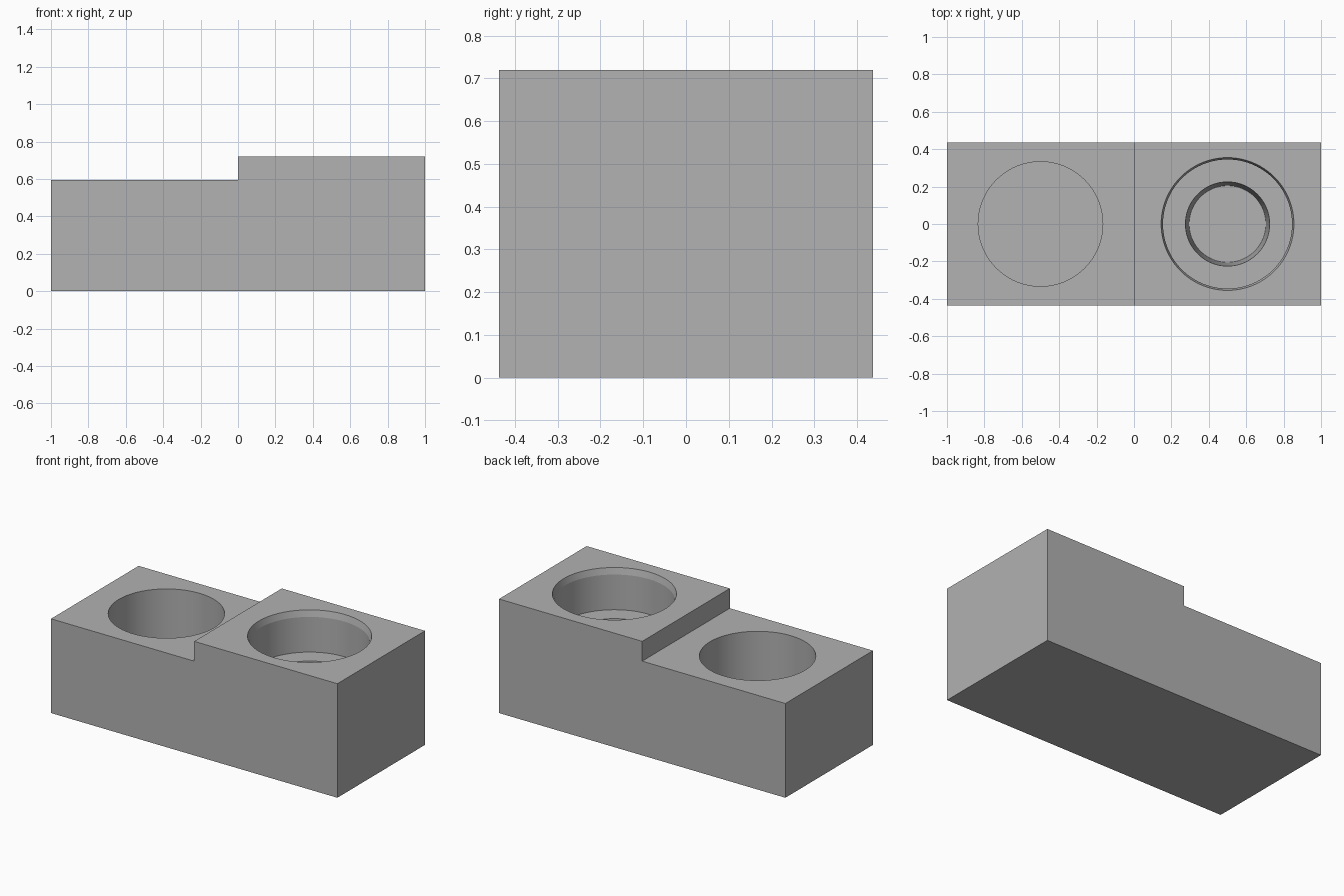
import bpy, bmesh, math

if "Cube" in bpy.data.objects:
    bpy.data.objects.remove(bpy.data.objects["Cube"], do_unlink=True)

# Single plain grey material
grey = bpy.data.materials.new("plain grey")
grey.use_nodes = True
colour = (0.445, 0.445, 0.445, 1)
grey.diffuse_color = colour
grey.node_tree.nodes["Principled BSDF"].inputs["Base Color"].default_value = colour

HALF_DEPTH = 0.437
LOW, HIGH = 0.595, 0.72
SEGMENTS = 96


def finish(name, bm):
    bmesh.ops.recalc_face_normals(bm, faces=bm.faces)
    mesh = bpy.data.meshes.new(name)
    bm.to_mesh(mesh)
    bm.free()
    mesh.materials.append(grey)
    obj = bpy.data.objects.new(name, mesh)
    bpy.context.collection.objects.link(obj)
    return obj


def extruded_block(name, profile):
    """Extrude an x-z outline through the full depth."""
    bm = bmesh.new()
    face = bm.faces.new([bm.verts.new((x, -HALF_DEPTH, z)) for x, z in profile])
    new = bmesh.ops.extrude_face_region(bm, geom=[face])["geom"]
    moved = [v for v in new if isinstance(v, bmesh.types.BMVert)]
    bmesh.ops.translate(bm, verts=moved, vec=(0, 2 * HALF_DEPTH, 0))
    return finish(name, bm)


def turned_cutter(name, x, profile):
    """Closed turned solid from (radius, height) rings, top to bottom."""
    bm = bmesh.new()
    rings = []
    for r, z in profile:
        angles = [math.tau * i / SEGMENTS for i in range(SEGMENTS)]
        rings.append([bm.verts.new((x + r * math.cos(a), r * math.sin(a), z)) for a in angles])
    for upper, lower in zip(rings, rings[1:]):
        for i in range(SEGMENTS):
            j = (i + 1) % SEGMENTS
            bm.faces.new((upper[i], upper[j], lower[j], lower[i]))
    bm.faces.new(rings[0])
    bm.faces.new(rings[-1])
    cutter = finish(name, bm)
    cutter.hide_render = True
    return cutter


# Stepped block
block = extruded_block("stepped_block", [(-1, 0), (1, 0), (1, HIGH), (0, HIGH), (0, LOW), (-1, LOW)])

# Straight round pocket in the low half, stepped pocket in the high half
cutters = [
    turned_cutter("straight_pocket_cutter", -0.5, [(0.333, LOW + 0.1), (0.333, 0.1)]),
    turned_cutter("stepped_pocket_cutter", 0.5, [
        (0.355, HIGH + 0.1), (0.355, HIGH), (0.345, HIGH - 0.04), (0.345, 0.458),
        (0.225, 0.458), (0.205, 0.1)]),
]

bpy.context.view_layer.objects.active = block
for cutter in cutters:
    cut = block.modifiers.new("pocket", "BOOLEAN")
    cut.operation = "DIFFERENCE"
    cut.solver = "EXACT"
    cut.object = cutter
    bpy.ops.object.modifier_apply(modifier=cut.name)
    bpy.data.objects.remove(cutter, do_unlink=True)

# Smooth pocket walls, crisp edges
bpy.ops.object.select_all(action="DESELECT")
block.select_set(True)
bpy.ops.object.shade_smooth_by_angle(angle=math.radians(10))
